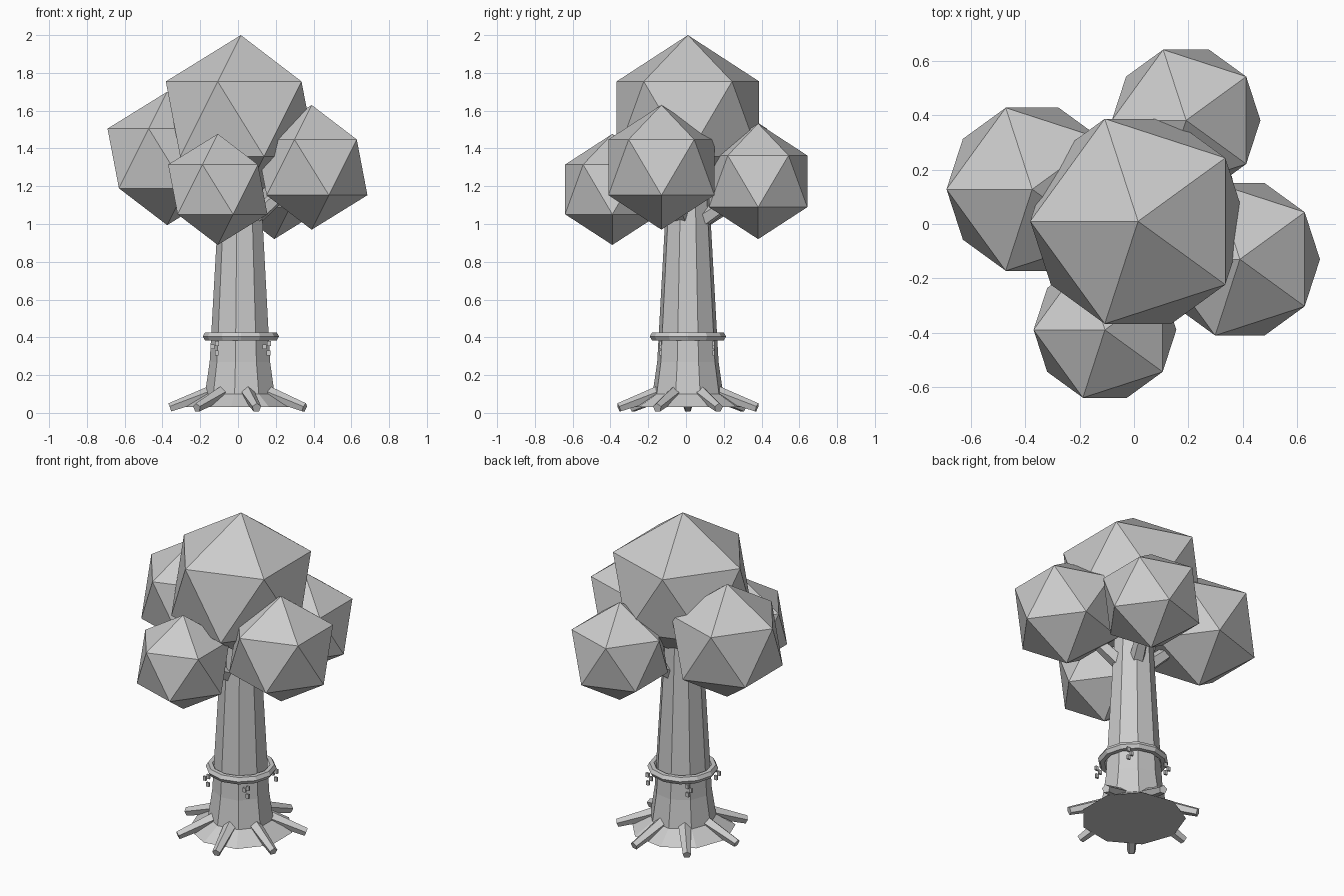
import bpy, bmesh, math
from mathutils import Vector, Matrix

if "Cube" in bpy.data.objects:
    bpy.data.objects.remove(bpy.data.objects["Cube"], do_unlink=True)

GREY = (0.6, 0.6, 0.6, 1.0)
mat = bpy.data.materials.new("plain grey")
mat.use_nodes = True
mat.diffuse_color = GREY
mat.node_tree.nodes["Principled BSDF"].inputs["Base Color"].default_value = GREY

AXIS = Vector((0.015, 0.01, 0))  # centre line of the trunk


def add_object(name, bm):
    bmesh.ops.recalc_face_normals(bm, faces=bm.faces)
    mesh = bpy.data.meshes.new(name)
    bm.to_mesh(mesh)
    bm.free()
    mesh.materials.append(mat)
    obj = bpy.data.objects.new(name, mesh)
    bpy.context.collection.objects.link(obj)
    return obj


def polar(radius, angle, z):
    return AXIS + Vector((radius * math.cos(angle), radius * math.sin(angle), z))


def loft(bm, rings, closed=False):
    """Join rings of points with quads; cap the ends or close the loop."""
    loops = [[bm.verts.new(p) for p in ring] for ring in rings]
    pairs = list(zip(loops, loops[1:]))
    if closed:
        pairs.append((loops[-1], loops[0]))
    else:
        bm.faces.new(loops[0])
        bm.faces.new(loops[-1])
    n = len(loops[0])
    for a, b in pairs:
        for i in range(n):
            j = (i + 1) % n
            bm.faces.new((a[i], a[j], b[j], b[i]))


def tapered_limb(name, start, end, r1, r2, sides):
    bm = bmesh.new()
    axis = end - start
    turn = axis.to_track_quat('Z', 'Y').to_matrix().to_4x4()
    bmesh.ops.create_cone(bm, cap_ends=True, segments=sides, radius1=r1, radius2=r2,
                          depth=axis.length,
                          matrix=Matrix.Translation((start + end) / 2) @ turn)
    return add_object(name, bm)


# Trunk with flared foot
SIDES = 9
profile = [(0.30, 0.03), (0.19, 0.10), (0.165, 0.27), (0.118, 1.10), (0.11, 1.25)]
bm = bmesh.new()
loft(bm, [[polar(r, math.pi + math.tau * i / SIDES, z) for i in range(SIDES)]
          for r, z in profile])
add_object("trunk", bm)

# Roots
for i in range(7):
    a = math.pi + math.tau * i / 7
    tapered_limb(f"root_{i + 1}", polar(0.13, a, 0.115), polar(0.375, a, 0.027),
                 0.04, 0.025, 5)

# Ring around the trunk
bm = bmesh.new()
loft(bm, [[polar(0.177 + 0.025 * math.cos(t), math.tau * i / 12, 0.405 + 0.025 * math.sin(t))
           for t in (math.tau * k / 6 for k in range(6))]
          for i in range(12)], closed=True)
add_object("trunk_ring", bm)

# Small hanging chips in four clusters below the ring
bm = bmesh.new()
for sx in (-0.135, 0.14):
    for sy in (-0.135, 0.145):
        for dx, z in ((0, 0.35), (0.022, 0.317), (0.024, 0.367)):
            place = Matrix.Translation((sx + dx, sy, z)) @ Matrix.Diagonal((0.02, 0.012, 0.026, 1))
            bmesh.ops.create_cube(bm, size=1, matrix=place)
add_object("hanging_chips", bm)

# Foliage clumps, each side clump carried by a branch
clumps = {
    "crown": ((0.015, 0.01, 1.556), 0.444),
    "right": ((-0.375, 0.128, 1.347), 0.353),
    "front": ((-0.107, -0.39, 1.183), 0.294),
    "left": ((0.39, -0.13, 1.30), 0.33),
    "back": ((0.192, 0.382, 1.226), 0.306),
}
for name, (centre, radius) in clumps.items():
    bm = bmesh.new()
    bmesh.ops.create_icosphere(bm, subdivisions=1, radius=radius,
                               matrix=Matrix.Translation(centre) @ Matrix.Rotation(math.pi, 4, 'Z'))
    add_object(f"foliage_{name}", bm)
    if name != "crown":
        tapered_limb(f"branch_{name}", AXIS + Vector((0, 0, 0.97)), Vector(centre),
                     0.05, 0.03, 5)
